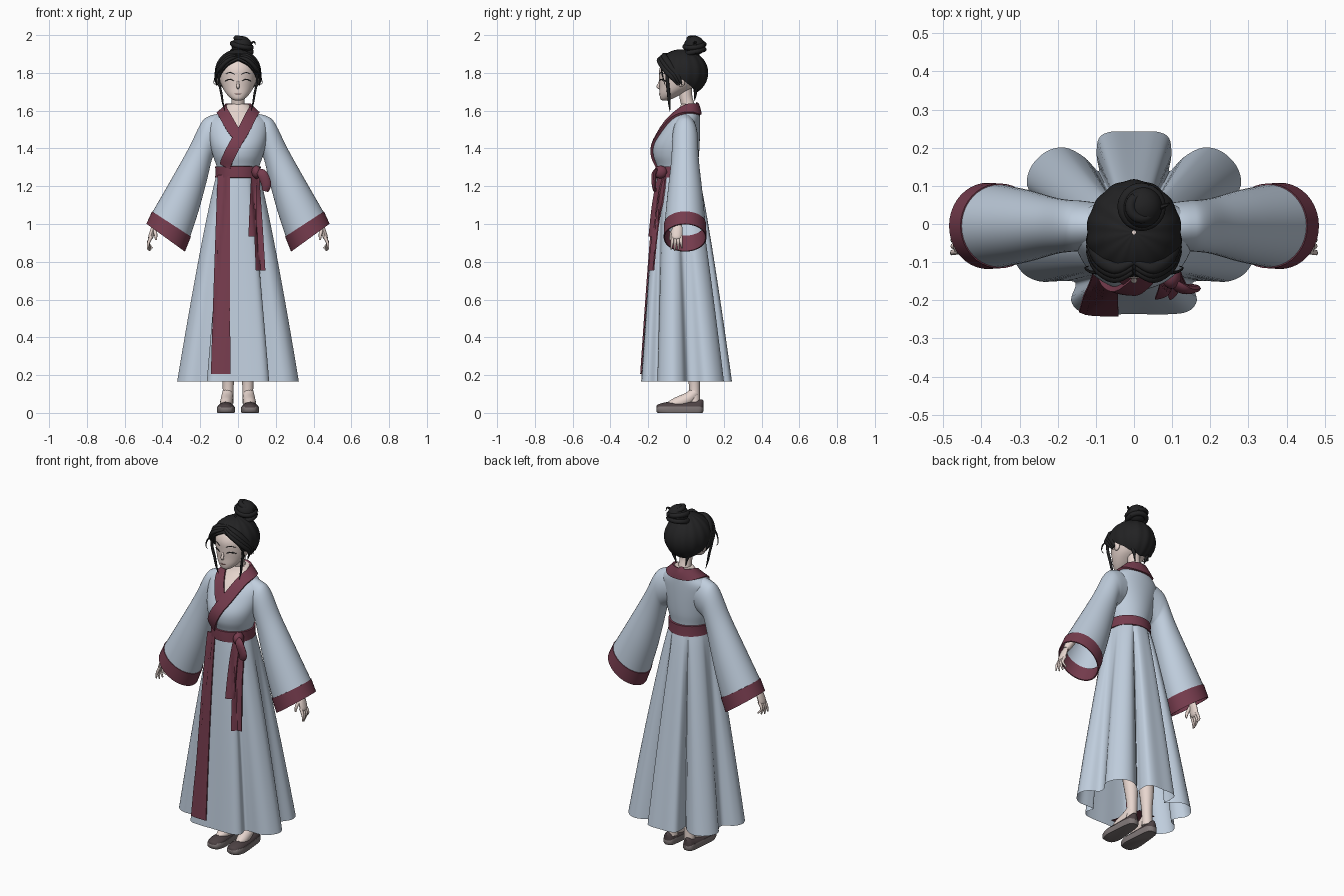
import bpy, bmesh, math
from mathutils import Vector as V
from mathutils.bvhtree import BVHTree

if "Cube" in bpy.data.objects:
    bpy.data.objects.remove(bpy.data.objects["Cube"])

def mat(name, r, g, b):
    m = bpy.data.materials.new(name)
    m.diffuse_color = (r, g, b, 1)
    m.use_nodes = True
    m.node_tree.nodes["Principled BSDF"].inputs["Base Color"].default_value = m.diffuse_color
    return m

ROBE = mat("pale_blue_cloth", .53, .62, .73)
TRIM = mat("burgundy_cloth", .18, .045, .075)
HAIR = mat("black_hair", .016, .016, .017)
SKIN = mat("skin", .80, .67, .62)
SHOE = mat("dark_brown_shoe", .075, .055, .058)
SOLE = mat("grey_sole", .21, .18, .18)
LIPS = mat("lips", .50, .26, .25)

def smooth(pts, n=6, closed=False):
    """Catmull-Rom through tuples of any size."""
    k, out = len(pts), []
    get = lambda i: pts[i % k] if closed else pts[max(0, min(k - 1, i))]
    for i in range(k if closed else k - 1):
        a, b, c, d = (get(i + j) for j in (-1, 0, 1, 2))
        for s in range(n):
            t = s / n
            out.append(tuple(.5 * (2*q + (r-p)*t + (2*p-5*q+4*r-w)*t*t + (3*q-p-3*r+w)*t**3)
                             for p, q, r, w in zip(a, b, c, d)))
    return out if closed else out + [tuple(pts[-1])]

def loft(name, rings, material, caps=True, sharp=50):
    bm = bmesh.new()
    rows = [[bm.verts.new(p) for p in r] for r in rings]
    n = len(rows[0])
    for a, b in zip(rows, rows[1:]):
        for i in range(n):
            bm.faces.new((a[i], a[(i+1) % n], b[(i+1) % n], b[i]))
    if caps:
        bm.faces.new(rows[0])
        bm.faces.new(rows[-1])
    bmesh.ops.recalc_face_normals(bm, faces=bm.faces)
    me = bpy.data.meshes.new(name)
    bm.to_mesh(me)
    bm.free()
    me.materials.append(material)
    for p in me.polygons:
        p.use_smooth = True
    me.set_sharp_from_angle(angle=math.radians(sharp))
    ob = bpy.data.objects.new(name, me)
    bpy.context.collection.objects.link(ob)
    return ob

def ell(z, hw, yf, yb, n=48):
    return [V((hw*math.cos(2*math.pi*i/n), (yf+yb)/2 + (yb-yf)/2*math.sin(2*math.pi*i/n), z))
            for i in range(n)]

def tube(name, pts, material, flat=1, side=(0, 1, 0), n=10, sub=5):
    """Swept tube through (x, y, z, radius); flat squashes it across the side axis."""
    ps = smooth(pts, sub)
    rings = []
    for i, p in enumerate(ps):
        t = (V(ps[min(i+1, len(ps)-1)][:3]) - V(ps[max(i-1, 0)][:3])).normalized()
        u = (V(side) - t * t.dot(V(side))).normalized()
        w = t.cross(u)
        r = max(p[3], .0008)
        rings.append([V(p[:3]) + u*r*math.cos(2*math.pi*k/n) + w*r*flat*math.sin(2*math.pi*k/n)
                      for k in range(n)])
    return loft(name, rings, material)

def ball(name, c, r, material):
    rings = [[V((c[0]+r[0]*math.sin(a)*math.cos(b*math.pi/12), c[1]+r[1]*math.sin(a)*math.sin(b*math.pi/12),
                 c[2]+r[2]*math.cos(a))) for b in range(24)] for a in [.05+k*(math.pi-.1)/14 for k in range(15)]]
    return loft(name, rings, material)

def tree(ob):
    return BVHTree.FromPolygons([v.co for v in ob.data.vertices], [p.vertices for p in ob.data.polygons])

def front_y(bvh, x, z, miss=0):
    hit = bvh.ray_cast(V((x, -1, z)), V((0, 1, 0)))[0]
    return hit.y if hit else miss

def panel(name, bvh, rows, off, material, thick=.007):
    """Cloth strip lying on the front of a surface; rows are (z, x0, x1)."""
    rings = []
    for z, x0, x1 in smooth(rows, 8):
        ref = front_y(bvh, min(x0, x1, key=abs), z)
        outer = [V((x, min(front_y(bvh, x, z), ref + .025) - off, z))
                 for x in [x0 + (x1-x0)*k/6 for k in range(7)]]
        rings.append(outer + [p + V((0, thick, 0)) for p in reversed(outer)])
    return loft(name, rings, material, sharp=35)

# Skirt: waist ellipse blended into a fluted hem outline
half = [(.08, -.237), (.14, -.23), (.165, -.2), (.153, -.155), (.19, -.15), (.25, -.15), (.295, -.125),
        (.322, -.07), (.30, -.02), (.25, .01), (.25, .05), (.28, .1), (.27, .15), (.23, .19), (.18, .2),
        (.13, .175), (.093, .138), (.098, .18), (.092, .225), (.06, .242)]
hem = smooth([(0, -.236)] + half + [(0, .242)] + [(-x, y) for x, y in reversed(half)], 5, True)
rings = []
for k in range(25):
    t = k / 24
    f = t ** .85
    ring = []
    for x, y in hem:
        a = math.atan2(y / .24, x / .32)
        ring.append(V((.11*math.cos(a)*(1-f) + x*f, (-.045 + .108*math.sin(a))*(1-f) + y*f, 1.275 - 1.108*t)))
    rings.append(ring)
skirt = loft("skirt", rings, ROBE, caps=False, sharp=80)
skirt_tree = tree(skirt)
panel("skirt_front_band", skirt_tree, [(1.26, -.108, -.042), (.7, -.128, -.042), (.165, -.145, -.04)], .008, TRIM)

# Bodice, with bare skin in the neck opening
prof = [(1.25, .108, -.15, .06), (1.3, .112, -.152, .06), (1.36, .132, -.172, .068), (1.42, .147, -.17, .072),
        (1.49, .158, -.135, .074), (1.545, .152, -.098, .074), (1.585, .105, -.062, .072),
        (1.61, .078, -.04, .066), (1.635, .055, -.025, .058)]
bodice = loft("bodice", [ell(*p, n=72) for p in smooth(prof, 6)], ROBE)
bodice.data.materials.append(SKIN)
for p in bodice.data.polygons:
    c = p.center
    if c.z > 1.622 or (c.y < 0 and abs(c.x) < (c.z - 1.5) * .7):
        p.material_index = 1
body_tree = tree(bodice)

# Crossed collar wrapped round the neck
path = smooth([(-.078, -.16, 1.30), (-.03, -.17, 1.39), (.028, -.13, 1.49), (.07, -.065, 1.575), (.085, 0, 1.605),
               (.058, .055, 1.608), (0, .07, 1.608), (-.058, .055, 1.608), (-.085, 0, 1.605), (-.07, -.065, 1.575),
               (-.028, -.125, 1.5), (.01, -.15, 1.455)], 8)
rings = []
for i, p in enumerate(path):
    tan = (V(path[min(i+1, len(path)-1)]) - V(path[max(i-1, 0)])).normalized()
    q, nor, _, _ = body_tree.find_nearest(V(p))
    wid = nor.cross(tan).normalized()
    off = .015 - .008 * i / len(path)
    base = [body_tree.find_nearest(q + wid * s * .03) for s in (-1, -.5, 0, .5, 1)]
    rings.append([b[0] + b[1]*off for b in base] + [b[0] for b in reversed(base)])
loft("collar", rings, TRIM, sharp=40)

# Sash, knot, bow loop and tails
sash = [(1.244, .112, -.156, .066), (1.246, .121, -.164, .075), (1.275, .119, -.164, .072),
        (1.304, .121, -.162, .071), (1.306, .112, -.153, .062)]
loft("sash", [ell(*p) for p in sash], TRIM, caps=False)
ball("sash_knot", (.098, -.135, 1.275), (.026, .035, .034), TRIM)
tube("bow_loop", [(.1, -.15, 1.285, .012), (.128, -.17, 1.265, .026), (.15, -.17, 1.21, .026),
                  (.143, -.165, 1.175, .018)], TRIM, flat=.45, side=(.8, 0, .4))
panel("sash_tail_short", skirt_tree, [(1.265, .07, .1), (1.1, .062, .098), (.935, .055, .098)], .018, TRIM)
panel("sash_tail_long", skirt_tree, [(1.265, .08, .112), (1.0, .085, .13), (.755, .094, .145)], .011, TRIM)

# Wide sleeves, cuffs, arms, hands, legs and shoes for both sides
def section(s, d, scale=1):
    tx, tz, bx, bz, yh = d
    c, a = V(((tx+bx)/2, -.005, (tz+bz)/2)), V(((tx-bx)/2, 0, (tz-bz)/2)) * scale
    out = [c + a*math.cos(k*math.pi/20) + V((0, yh*scale*math.sin(k*math.pi/20), 0)) for k in range(40)]
    return [V((s*p.x, p.y, p.z)) for p in out]

SLEEVE = [(.09, 1.585, .09, 1.38, .06), (.15, 1.572, .125, 1.36, .066), (.195, 1.535, .14, 1.335, .068),
          (.262, 1.40, .165, 1.23, .075), (.36, 1.225, .207, 1.075, .094), (.452, 1.065, .252, .935, .108)]
START, END = SLEEVE[-1], (.483, 1.0, .283, .855, .111)
for s, side in ((-1, "right"), (1, "left")):
    loft(side + "_sleeve", [section(s, d) for d in smooth(SLEEVE, 6)], ROBE, caps=False)
    loft(side + "_cuff", [section(s, START, .99), section(s, START, 1.03), section(s, END, 1.02),
                          section(s, END, .97), section(s, START, .95)], TRIM, caps=False)
    m = lambda pts: [(s*p[0],) + tuple(p[1:]) for p in pts]
    tube(side + "_arm", m([(.16, .0, 1.5, .035), (.3, 0, 1.25, .03), (.4, -.025, 1.07, .025), (.44, -.04, .995, .018)]), SKIN)
    tube(side + "_palm", m([(.438, -.04, 1.005, .018), (.45, -.046, .97, .028), (.462, -.05, .93, .028),
                            (.464, -.05, .918, .016)]), SKIN, flat=.5)
    for j in range(4):
        y, dz = -.074 + .016*j, (.008, 0, .003, .014)[j]
        tube(f"{side}_finger_{j+1}", m([(.458, y*.9-.004, .935, .009), (.474, y, .9, .0075),
             (.478-.008*j, y-.004+.003*j, .858+dz, .004)]), SKIN, n=8)
    tube(side + "_thumb", m([(.444, -.06, .975, .011), (.436, -.078, .945, .009), (.434, -.084, .915, .005)]), SKIN, n=8)
    tube(side + "_leg", m([(.065, -.01, .85, .07), (.06, 0, .5, .045), (.055, .035, .3, .042), (.052, .045, .14, .029),
                           (.055, .045, .05, .03)]), SKIN, n=16)
    tube(side + "_foot", m([(.055, .05, .11, .028), (.058, .01, .075, .033), (.063, -.05, .05, .032),
                            (.066, -.09, .04, .02)]), SKIN, n=16, side=(1, 0, 0))
    # shoe outline as (y, half width, upper height)
    foot = smooth([(-.157, .012, .036), (-.145, .033, .046), (-.1, .047, .057), (-.03, .043, .058), (.04, .036, .064),
                   (.078, .028, .071), (.092, .01, .066)], 5)
    edge = [(s*(.064+w), y) for y, w, h in foot] + [(s*(.064-w), y) for y, w, h in reversed(foot)]
    loft(side + "_sole", [[V((s*.064+(x-s*.064)*k, y*k, z)) for x, y in edge]
                          for z, k in ((0, .95), (.008, 1), (.028, 1), (.034, .96))], SOLE)
    loft(side + "_shoe_upper", [[V((s*.064 + w*.97*math.cos(k*math.pi/10), y, .022 + (h-.022)*max(-.1, math.sin(k*math.pi/10))))
                                 for k in range(20)] for y, w, h in foot], SHOE)

# Head, neck, nose and ears
head_prof = [(1.653, .014, -.125, -.1), (1.664, .036, -.136, -.07), (1.69, .062, -.14, -.02), (1.725, .083, -.14, .04),
             (1.77, .097, -.142, .08), (1.82, .1, -.141, .09), (1.865, .085, -.118, .075), (1.9, .045, -.07, .03)]
head = loft("head", [ell(*p) for p in smooth(head_prof, 5)], SKIN)
face = tree(head)
tube("neck", [(0, .018, 1.56, .05), (0, .012, 1.62, .037), (0, 0, 1.67, .034), (0, -.005, 1.73, .036)], SKIN, n=20)
tube("nose", [(0, -.136, 1.765, .004), (0, -.143, 1.74, .007), (0, -.148, 1.727, .008), (0, -.138, 1.718, .006)], SKIN)

def face_line(name, pts, material, r):
    tube(name, [(x, front_y(face, x, z) - .001, z, r * k) for x, z, k in pts], material, n=6, sub=4)

for s, side in ((-1, "right"), (1, "left")):
    ball(side + "_ear", (s*.098, -.025, 1.755), (.012, .02, .03), SKIN)
    face_line(side + "_eyelid", [(s*.022, 1.757, .5), (s*.038, 1.765, 1.2), (s*.054, 1.764, 1.2), (s*.068, 1.757, .6)], HAIR, .003)
    face_line(side + "_eyebrow", [(s*.02, 1.793, .5), (s*.042, 1.802, 1), (s*.066, 1.795, .4)], HAIR, .0025)
face_line("mouth", [(-.018, 1.690, .4), (0, 1.688, 1), (.018, 1.690, .4)], LIPS, .003)

# Hair cap: shell running from the crown down to a hairline that varies by direction
LINE = smooth([(0, .98), (.35, 1.14), (.7, 1.42), (1.05, 1.8), (1.5, 1.82), (1.9, 2.1), (2.4, 2.42), (3.15, 2.6)], 6)
def hairline(a):
    for (a0, t0), (a1, t1) in zip(LINE, LINE[1:]):
        if a <= a1:
            return t0 + (t1-t0)*(a-a0)/(a1-a0)
    return LINE[-1][1]

def hair_ring(k, inset=0):
    ring = []
    for i in range(112):
        a = 2*math.pi*i/112
        t = .04 + (hairline(min(a, 2*math.pi-a)) - .04) * k
        g = 1 + .012*math.cos(14*a)*math.sin(t) - inset
        ring.append(V((.124*g*math.sin(t)*math.sin(a), -.022-.138*g*math.sin(t)*math.cos(a), 1.80+.125*g*math.cos(t))))
    return ring
loft("hair_cap", [hair_ring(k/20) for k in range(21)] + [hair_ring(1, .1), hair_ring(.8, .1)], HAIR, caps=False)

# Swept front locks, long side strands and nape wisps
for s, side in ((-1, "right"), (1, "left")):
    m = lambda pts: [(s*p[0],) + tuple(p[1:]) for p in pts]
    for j in range(3):
        d = .012 * j
        tube(f"{side}_front_lock_{j+1}", m([(.004, -.125+d, 1.885+d*.6, .007), (.05, -.14+d, 1.868+d, .015),
             (.093, -.115+d, 1.825+d, .017), (.116, -.07+d, 1.775+d*.5, .014), (.108+d*.3, -.045+d, 1.735, .002)]), HAIR, flat=.7)
    tube(side + "_side_strand", m([(.1, -.1, 1.80, .01), (.1, -.098, 1.75, .009), (.088, -.092, 1.69, .009),
         (.08, -.088, 1.64, .007), (.068, -.085, 1.595, .001)]), HAIR, flat=.7)
    tube(side + "_thin_strand", m([(.085, -.13, 1.83, .004), (.115, -.125, 1.79, .004), (.128, -.115, 1.75, .002),
         (.118, -.11, 1.735, .001)]), HAIR, n=6)
    tube(side + "_nape_wisp", m([(.05, .05, 1.72, .012), (.04, .05, 1.69, .008), (.03, .045, 1.65, .001)]), HAIR, n=8)

# Bun with coiled strands
ball("bun", (.02, .045, 1.943), (.054, .056, .052), HAIR)
for j, (z, r) in enumerate(((1.912, .05), (1.945, .05), (1.973, .03))):
    tube(f"bun_coil_{j+1}", [(.02 + r*math.cos(a*.6+j), .045 + r*math.sin(a*.6+j), z + .012*math.sin(a*.6), .014)
                             for a in range(12)], HAIR, side=(0, 0, 1), sub=3)
tube("bun_wisp", [(.06, .04, 1.95, .008), (.085, .05, 1.965, .005), (.093, .055, 1.945, .001)], HAIR, n=6)
